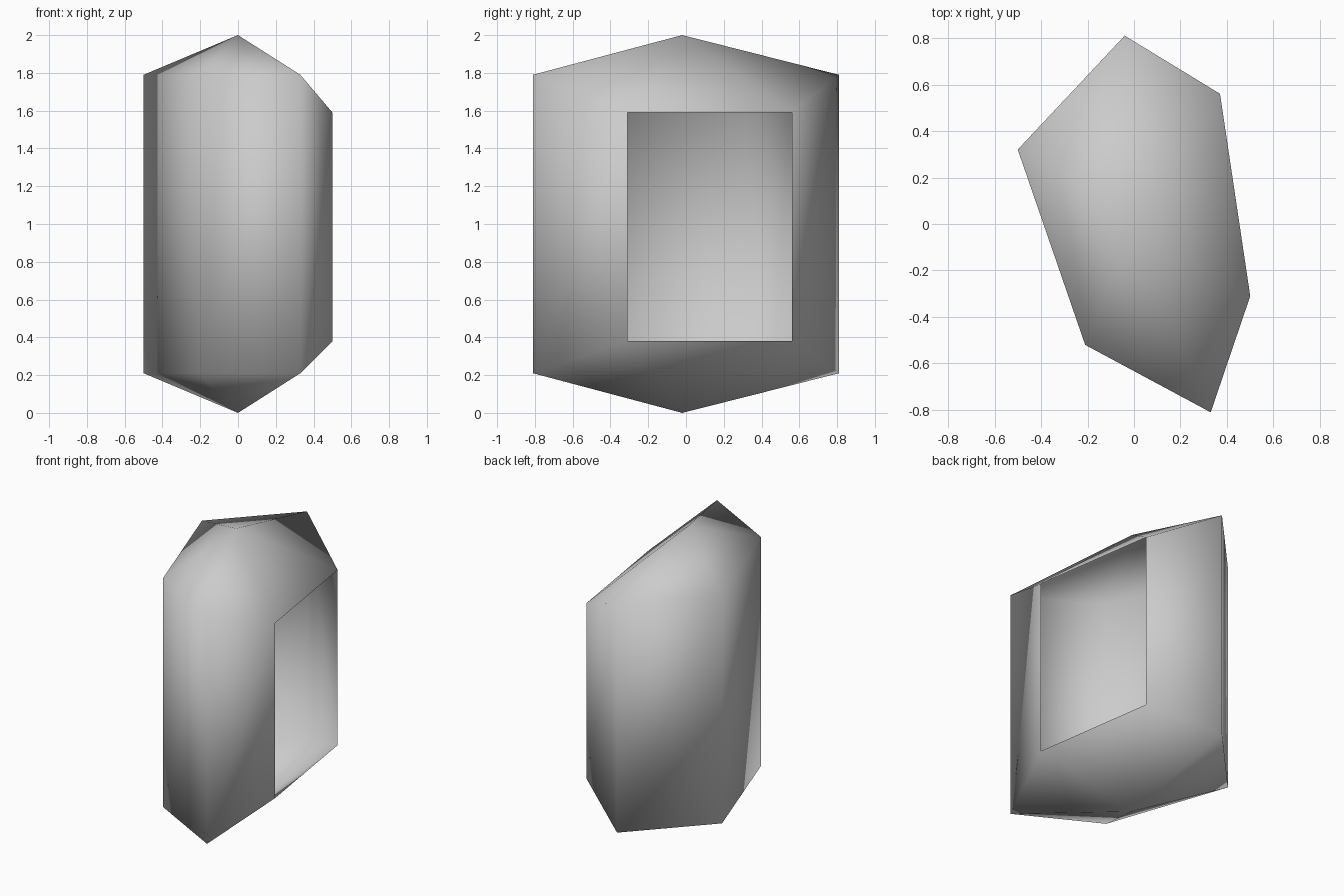
import bpy
import bmesh

start_cube = bpy.data.objects.get("Cube")
if start_cube:
    bpy.data.objects.remove(start_cube, do_unlink=True)

# Single grey surface
grey = bpy.data.materials.new("plain_grey")
grey.use_nodes = True
colour = (0.6, 0.6, 0.6, 1)
grey.diffuse_color = colour
grey.node_tree.nodes["Principled BSDF"].inputs["Base Color"].default_value = colour

# Plan corners, counter-clockwise: x, y, wall bottom, wall top
LOW, HIGH = 0.21, 1.79
corners = [
    (0.37, 0.56, 0.38, 1.59),
    (-0.04, 0.81, LOW, HIGH),
    (-0.5, 0.32, LOW, HIGH),
    (-0.21, -0.52, LOW, HIGH),
    (0.33, -0.81, LOW, HIGH),
    (0.5, -0.31, 0.38, 1.59),
]

bm = bmesh.new()
lower = [bm.verts.new((x, y, a)) for x, y, a, b in corners]
upper = [bm.verts.new((x, y, b)) for x, y, a, b in corners]
base_tip = bm.verts.new((0, -0.02, 0))
top_tip = bm.verts.new((0, -0.02, 2))

# Pointed caps all round; walls everywhere except the open +x side
count = len(corners)
for i in range(count):
    j = (i + 1) % count
    bm.faces.new((upper[i], upper[j], top_tip))
    bm.faces.new((lower[j], lower[i], base_tip))
    if j:
        bm.faces.new((lower[i], lower[j], upper[j], upper[i]))

for face in bm.faces:
    face.smooth = True

mesh = bpy.data.meshes.new("open_crystal_shell")
bm.to_mesh(mesh)
bm.free()
mesh.materials.append(grey)
shell = bpy.data.objects.new("open_crystal_shell", mesh)
bpy.context.collection.objects.link(shell)
